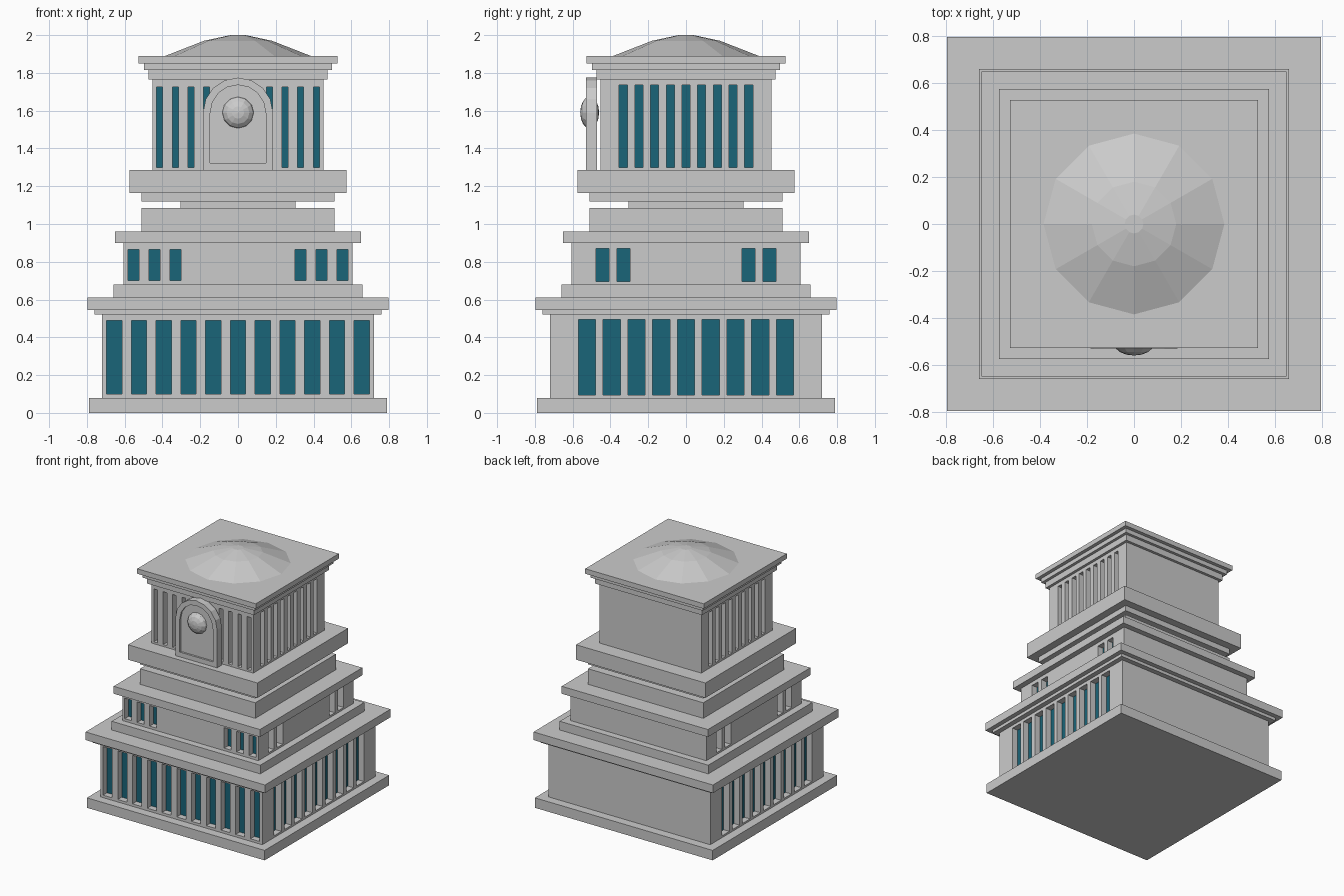
import bpy, bmesh, math
from mathutils import Matrix, Vector

if "Cube" in bpy.data.objects:
    bpy.data.objects.remove(bpy.data.objects["Cube"])

teal = bpy.data.materials.new("teal_glass")
teal.diffuse_color = (0.01, 0.13, 0.19, 1)
teal.use_nodes = True
teal.node_tree.nodes["Principled BSDF"].inputs["Base Color"].default_value = teal.diffuse_color


def finish(bm, name, mat=None):
    bmesh.ops.recalc_face_normals(bm, faces=bm.faces)
    me = bpy.data.meshes.new(name)
    bm.to_mesh(me)
    bm.free()
    ob = bpy.data.objects.new(name, me)
    bpy.context.collection.objects.link(ob)
    if mat:
        me.materials.append(mat)
    return ob


def add_box(bm, lo, hi):
    lo, hi = Vector(lo), Vector(hi)
    m = Matrix.Translation((lo + hi) / 2) @ Matrix.Diagonal((*(hi - lo), 1))
    bmesh.ops.create_cube(bm, size=1, matrix=m)


def slab(name, half, z0, z1):
    bm = bmesh.new()
    add_box(bm, (-half, -half, z0), (half, half, z1))
    return finish(bm, name)


def tier(name, half, z0, z1, front, side):
    """Square storey with recessed windows on the front, left and right."""
    body = slab(name + "_body", half, z0, z1)
    cut, glass = bmesh.new(), bmesh.new()
    for bm, near, far in ((cut, -0.02, 0.055), (glass, 0.05, 0.065)):
        centres, w, b, t = front
        for c in centres:
            add_box(bm, (c - w / 2, -half + near, b), (c + w / 2, -half + far, t))
        centres, w, b, t = side
        for c in centres:
            for s in (-1, 1):
                xs = sorted((s * (half - near), s * (half - far)))
                add_box(bm, (xs[0], c - w / 2, b), (xs[1], c + w / 2, t))
    cutter = finish(cut, name + "_cutter")
    cutter.hide_render = True
    mod = body.modifiers.new("window_openings", 'BOOLEAN')
    mod.operation = 'DIFFERENCE'
    mod.solver = 'EXACT'
    mod.object = cutter
    bpy.context.view_layer.objects.active = body
    bpy.ops.object.modifier_apply(modifier=mod.name)
    bpy.data.objects.remove(cutter)
    finish(glass, name + "_windows", teal)


def row(n, step):
    return [(i - (n - 1) / 2) * step for i in range(n)]


# Plinths, cornices and ledges
for name, half, z0, z1 in (
    ("base_plinth", 0.79, 0, 0.08),
    ("lower_ledge", 0.76, 0.52, 0.545),
    ("lower_cornice", 0.797, 0.545, 0.61),
    ("middle_plinth", 0.66, 0.61, 0.68),
    ("middle_cornice", 0.65, 0.90, 0.96),
    ("setback_block", 0.512, 0.96, 1.085),
    ("neck", 0.305, 1.085, 1.12),
    ("upper_underledge", 0.512, 1.12, 1.165),
    ("upper_plinth", 0.575, 1.165, 1.285),
    ("top_ledge", 0.475, 1.765, 1.815),
    ("top_step", 0.498, 1.815, 1.85),
    ("roof_slab", 0.527, 1.85, 1.89),
):
    slab(name, half, z0, z1)

# Windowed storeys
tier("lower", 0.72, 0.08, 0.52,
     (row(11, 0.131), 0.08, 0.10, 0.49), (row(9, 0.131), 0.092, 0.095, 0.495))
near = [0.331, 0.442]
tier("middle", 0.605, 0.68, 0.90,
     ([s * c for s in (-1, 1) for c in near + [0.553]], 0.06, 0.70, 0.865),
     ([s * c for s in (-1, 1) for c in near], 0.07, 0.695, 0.87))
tier("upper", 0.453, 1.285, 1.765,
     (row(11, 0.083), 0.032, 1.30, 1.725), (row(9, 0.083), 0.043, 1.30, 1.735))

# Twelve-sided shallow dome
bm = bmesh.new()
rings = []
for r, z in ((0.385, 1.89), (0.18, 1.97), (0.04, 2.0)):
    rings.append([bm.verts.new((r * math.cos(a), r * math.sin(a), z))
                  for a in (i * math.tau / 12 for i in range(12))])
for lo, hi in zip(rings, rings[1:]):
    for i in range(12):
        j = (i + 1) % 12
        bm.faces.new((lo[i], lo[j], hi[j], hi[i]))
bm.faces.new(rings[-1])
bm.faces.new(rings[0][::-1])
finish(bm, "dome")

# Arched front panel with raised rim
bm = bmesh.new()
R, zc = 0.185, 1.59
pts = [(-R, 1.285), (R, 1.285)]
pts += [(R * math.cos(i * math.pi / 8), zc + R * math.sin(i * math.pi / 8)) for i in range(9)]
back = bm.faces.new([bm.verts.new((x, -0.47, z)) for x, z in pts])
ext = bmesh.ops.extrude_face_region(bm, geom=[back], use_keep_orig=True)
bmesh.ops.translate(bm, vec=(0, -0.06, 0),
                    verts=[g for g in ext["geom"] if isinstance(g, bmesh.types.BMVert)])
bmesh.ops.recalc_face_normals(bm, faces=bm.faces)
face = min(bm.faces, key=lambda f: f.calc_center_median().y)
bmesh.ops.inset_region(bm, faces=[face], thickness=0.038, use_even_offset=True)
ext = bmesh.ops.extrude_face_region(bm, geom=[face])
bmesh.ops.translate(bm, vec=(0, 0.015, 0),
                    verts=[g for g in ext["geom"] if isinstance(g, bmesh.types.BMVert)])
if face.is_valid:
    bmesh.ops.delete(bm, geom=[face], context='FACES_ONLY')
finish(bm, "arched_panel")

# Flattened round boss on the panel
bm = bmesh.new()
m = (Matrix.Translation((0, -0.51, zc)) @ Matrix.Diagonal((0.085, 0.05, 0.085, 1))
     @ Matrix.Rotation(math.pi / 2, 4, 'X'))
bmesh.ops.create_uvsphere(bm, u_segments=12, v_segments=8, radius=1, matrix=m)
finish(bm, "round_boss")
